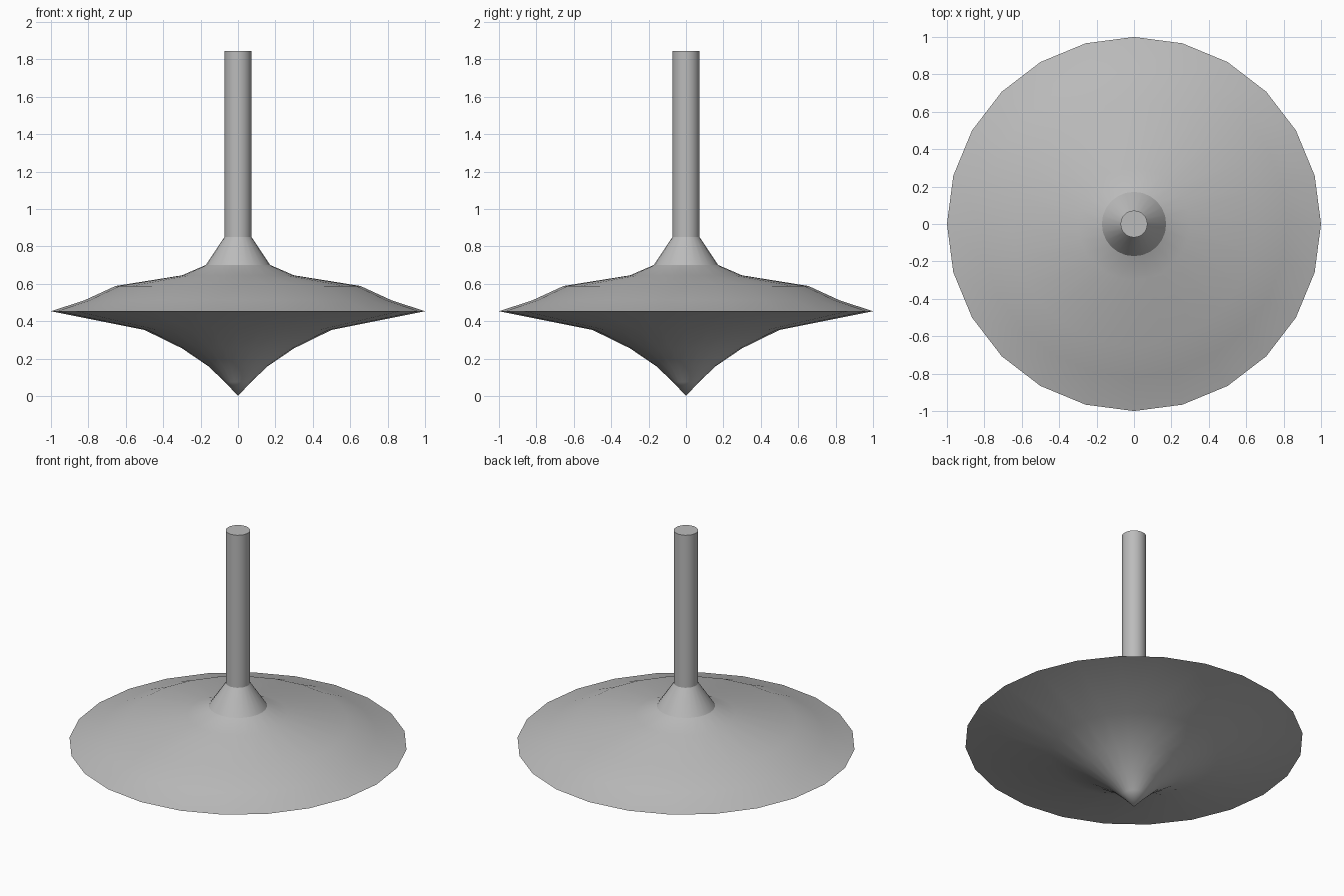
import bpy, bmesh, math

cube = bpy.data.objects.get("Cube")
if cube:
    bpy.data.objects.remove(cube, do_unlink=True)

SIDES = 24

grey = bpy.data.materials.new("plain_grey")
grey.use_nodes = True
colour = (0.5, 0.5, 0.5, 1)
grey.diffuse_color = colour
grey.node_tree.nodes["Principled BSDF"].inputs["Base Color"].default_value = colour


def lathe(name, profile):
    """Spin a bottom-to-top (radius, height) profile round the z axis."""
    bm = bmesh.new()
    verts = [bm.verts.new((r, 0, z)) for r, z in profile]
    edges = [bm.edges.new(pair) for pair in zip(verts, verts[1:])]
    bmesh.ops.spin(bm, geom=verts + edges, cent=(0, 0, 0), axis=(0, 0, 1),
                   angle=math.tau, steps=SIDES, use_merge=True)
    bmesh.ops.remove_doubles(bm, verts=bm.verts, dist=0.0005)
    bmesh.ops.recalc_face_normals(bm, faces=bm.faces)
    mesh = bpy.data.meshes.new(name)
    bm.to_mesh(mesh)
    bm.free()
    mesh.materials.append(grey)
    obj = bpy.data.objects.new(name, mesh)
    bpy.context.collection.objects.link(obj)
    bpy.ops.object.select_all(action='DESELECT')
    obj.select_set(True)
    bpy.context.view_layer.objects.active = obj
    bpy.ops.object.shade_smooth_by_angle(angle=math.radians(30))
    return obj


# Whole turned body: tip, underside, rim, shoulder, collar and handle
lathe("spinning_top", [
    (0, 0), (0.07, 0.075), (0.16, 0.16), (0.30, 0.255), (0.50, 0.353),
    (1, 0.453),
    (0.82, 0.512), (0.655, 0.588), (0.30, 0.645), (0.172, 0.70),
    (0.072, 0.85), (0.072, 1.845), (0, 1.845),
])
